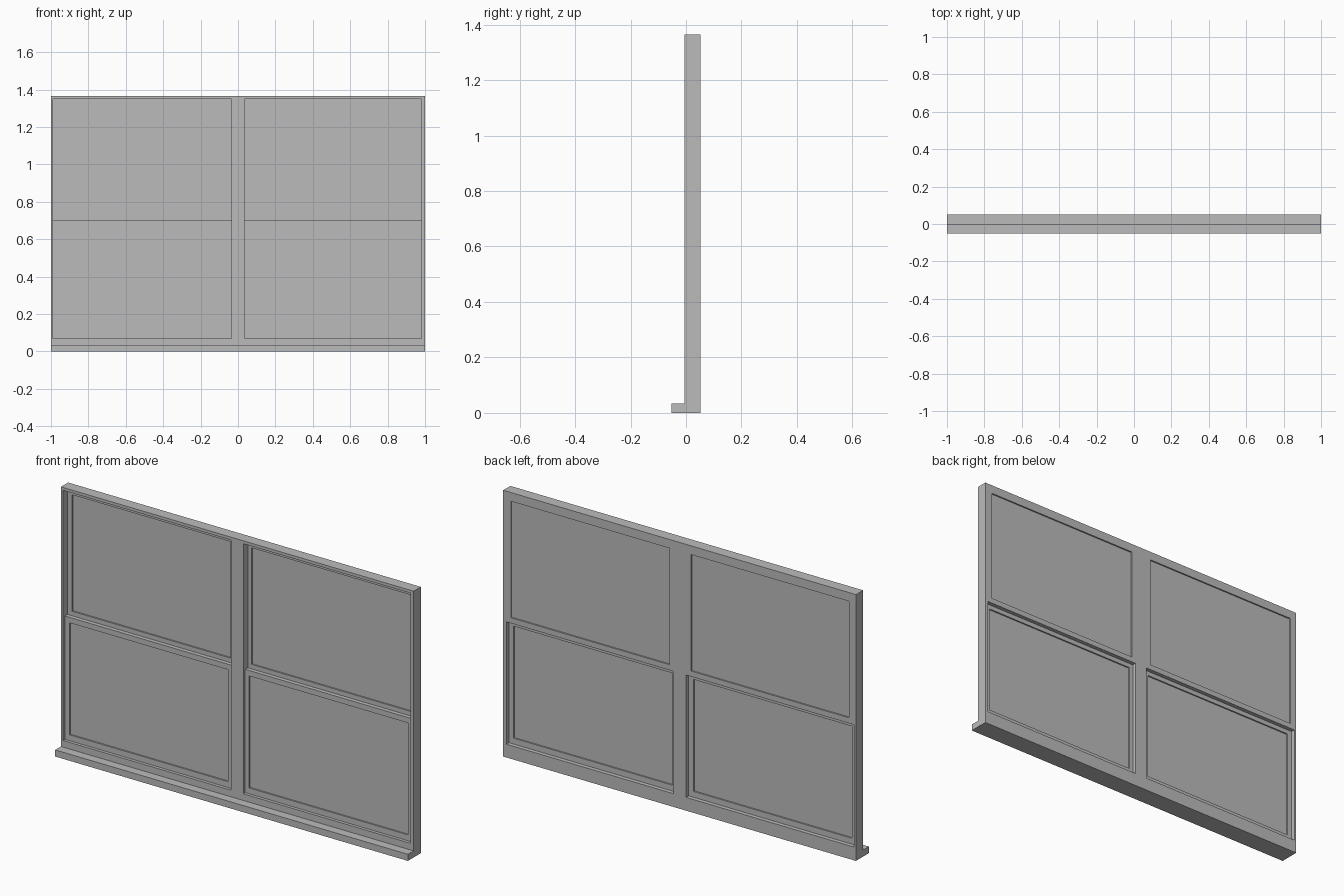
import bpy, bmesh

if "Cube" in bpy.data.objects:
    bpy.data.objects.remove(bpy.data.objects["Cube"])

grey = bpy.data.materials.new("painted grey")
grey.diffuse_color = (0.5, 0.5, 0.5, 1)
grey.use_nodes = True
grey.node_tree.nodes["Principled BSDF"].inputs["Base Color"].default_value = grey.diffuse_color


def finish(name, bm):
    bmesh.ops.recalc_face_normals(bm, faces=bm.faces)
    mesh = bpy.data.meshes.new(name)
    bm.to_mesh(mesh)
    bm.free()
    mesh.materials.append(grey)
    bpy.context.collection.objects.link(bpy.data.objects.new(name, mesh))


def board(name, x0, x1, y0, y1, z0, z1):
    """Plain rectangular block."""
    bm = bmesh.new()
    bmesh.ops.create_cube(bm, size=1)
    for v in bm.verts:
        v.co = (x1 if v.co.x > 0 else x0,
                y1 if v.co.y > 0 else y0,
                z1 if v.co.z > 0 else z0)
    finish(name, bm)


def ring(name, outer, inner, y0, y1):
    """Rectangular surround; outer and inner are (x0, x1, z0, z1)."""
    bm = bmesh.new()
    loops = []
    for y in (y0, y1):
        for x0, x1, z0, z1 in (outer, inner):
            loops.append([bm.verts.new((x, y, z)) for x, z in
                          ((x0, z0), (x1, z0), (x1, z1), (x0, z1))])
    fo, fi, bo, bi = loops
    for a, b in ((fo, fi), (fi, bi), (bi, bo), (bo, fo)):
        for i in range(4):
            j = (i + 1) % 4
            bm.faces.new((a[i], a[j], b[j], b[i]))
    finish(name, bm)


FRONT, BACK = -0.006, 0.052

# Projecting sill
board("sill", -1, 1, -0.052, BACK, 0, 0.034)

# Fixed frames, sashes and panes for each half
bays = (
    ("left", (-1, 0), (-0.988, -0.036), (-0.962, -0.064)),
    ("right", (0, 1), (0.034, 0.982), (0.056, 0.957)),
)
for side, edge, opening, glass in bays:
    ring(side + "_frame", (*edge, 0.034, 1.365), (*opening, 0.068, 1.35), FRONT, BACK)
    # Upper sash sits at the back, lower sash slides in front of it
    for level, z, gz, y0, y1 in (
            ("upper", (0.695, 1.35), (0.723, 1.32), 0.031, BACK),
            ("lower", (0.068, 0.70), (0.098, 0.672), 0.010, 0.031)):
        name = f"{side}_{level}"
        ring(name + "_sash", (*opening, *z), (*glass, *gz), y0, y1)
        mid = (y0 + y1) / 2
        board(name + "_pane", *glass, mid - 0.003, mid + 0.003, *gz)
